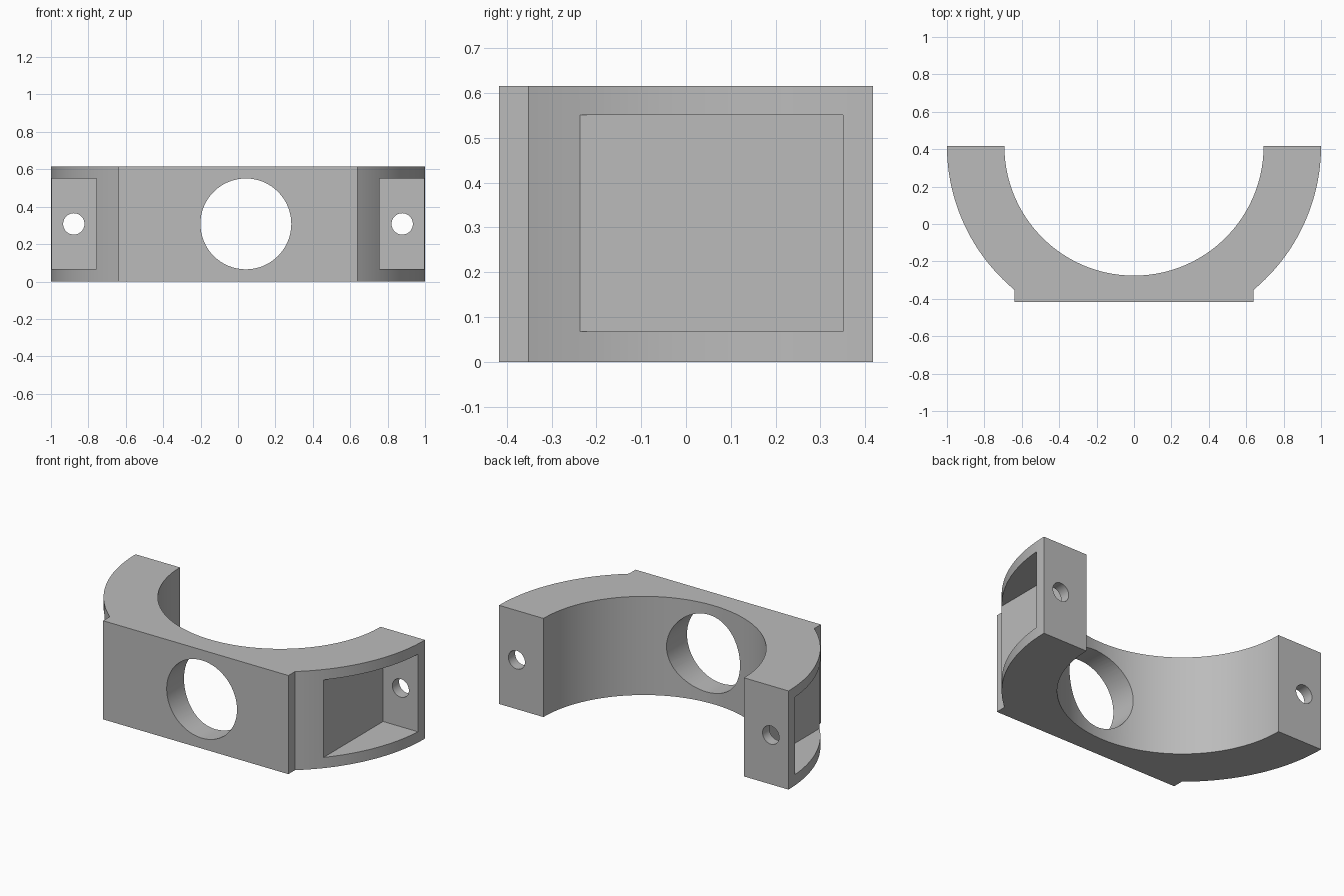
import bpy, bmesh
from math import sin, cos, asin, pi
from mathutils import Matrix

if "Cube" in bpy.data.objects:
    bpy.data.objects.remove(bpy.data.objects["Cube"], do_unlink=True)

HEIGHT = 0.616
BACK = 0.417            # flat rear plane, also the arc centre
OUTER, INNER = 1.0, 0.693
PAD = 0.64              # half width of the front pad
MID = HEIGHT / 2

grey = bpy.data.materials.new("light grey")
grey.use_nodes = True
colour = (0.5, 0.5, 0.5, 1)
grey.diffuse_color = colour
grey.node_tree.nodes["Principled BSDF"].inputs["Base Color"].default_value = colour


def make_object(name, bm):
    bmesh.ops.recalc_face_normals(bm, faces=bm.faces)
    mesh = bpy.data.meshes.new(name)
    bm.to_mesh(mesh)
    bm.free()
    mesh.materials.append(grey)
    obj = bpy.data.objects.new(name, mesh)
    bpy.context.collection.objects.link(obj)
    return obj


def arc(radius, start, end, steps):
    angles = [start + (end - start) * i / steps for i in range(steps + 1)]
    return [(radius * cos(a), BACK + radius * sin(a)) for a in angles]


def cylinder_cutter(name, x, y, radius, depth):
    bm = bmesh.new()
    bmesh.ops.create_cone(bm, cap_ends=True, segments=64, radius1=radius, radius2=radius, depth=depth,
                          matrix=Matrix.Translation((x, y, MID)) @ Matrix.Rotation(pi / 2, 4, "X"))
    return make_object(name, bm)


def box_cutter(name, low, high):
    bm = bmesh.new()
    bmesh.ops.create_cube(bm, size=1)
    for v in bm.verts:
        v.co = [h if c > 0 else l for c, l, h in zip(v.co, low, high)]
    return make_object(name, bm)


# Half-ring bracket with a flat front pad
pad_angle = -pi / 2 + asin(PAD / OUTER)
profile = arc(INNER, -pi, 0, 96)
profile += arc(OUTER, 0, pad_angle, 32)
profile += [(PAD, -BACK), (-PAD, -BACK)]
profile += arc(OUTER, -pi - pad_angle, -pi, 32)

bm = bmesh.new()
base = bm.faces.new([bm.verts.new((x, y, 0)) for x, y in profile])
top = bmesh.ops.extrude_face_region(bm, geom=[base])["geom"]
bmesh.ops.translate(bm, vec=(0, 0, HEIGHT), verts=[e for e in top if isinstance(e, bmesh.types.BMVert)])
bracket = make_object("half_ring_bracket", bm)

# Central port, then a bolt pocket and bolt hole on each side
cutters = [cylinder_cutter("port_cutter", 0.042, -0.3, 0.243, 0.8)]
for side, sign in (("left", 1), ("right", -1)):
    x_near, x_far = sorted((sign * 0.757, sign * 1.2))
    cutters.append(box_cutter(side + "_pocket_cutter", (x_near, -0.5, 0.067), (x_far, 0.351, 0.551)))
    cutters.append(cylinder_cutter(side + "_bolt_cutter", sign * 0.878, 0.4, 0.057, 0.3))

bpy.context.view_layer.objects.active = bracket
bracket.select_set(True)
for cutter in cutters:
    cutter.hide_render = True
    cut = bracket.modifiers.new(cutter.name, "BOOLEAN")
    cut.operation = "DIFFERENCE"
    cut.solver = "EXACT"
    cut.object = cutter
    bpy.ops.object.modifier_apply(modifier=cut.name)
    bpy.data.objects.remove(cutter, do_unlink=True)

bpy.ops.object.shade_smooth_by_angle(angle=pi / 6)
